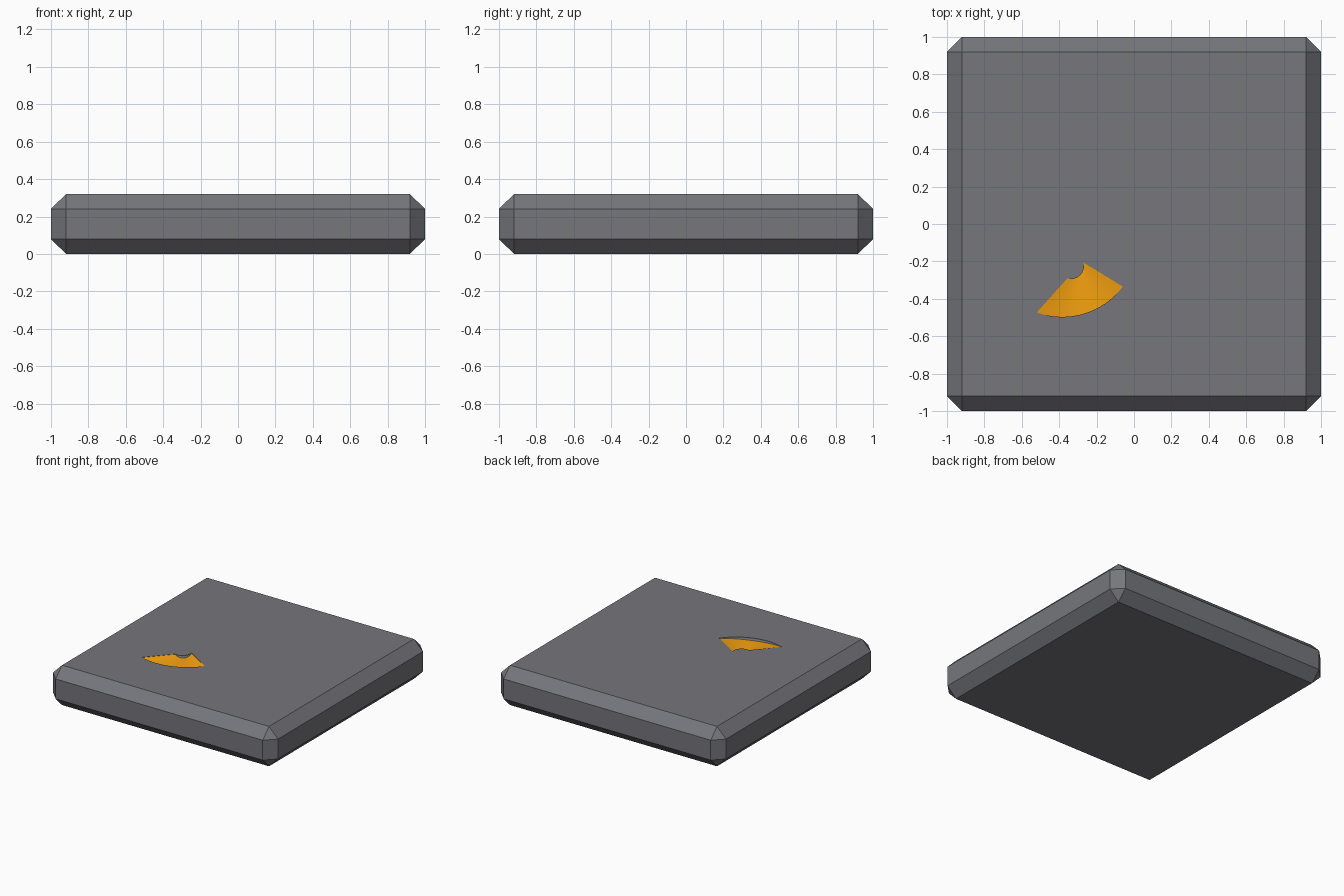
import bpy, bmesh
from mathutils import Vector
from math import atan2, cos, sin, tau, pi

if "Cube" in bpy.data.objects:
    bpy.data.objects.remove(bpy.data.objects["Cube"])

SIZE, HEIGHT, CHAMFER = 2.0, 0.32, 0.08
DEPTH, N = 0.022, 24


def arc(a, b, c, n):
    """n segments along the circle from a through b to c."""
    a, b, c = Vector(a), Vector(b), Vector(c)
    d = 2 * (a.x * (b.y - c.y) + b.x * (c.y - a.y) + c.x * (a.y - b.y))
    aa, bb, cc = a.dot(a), b.dot(b), c.dot(c)
    o = Vector(((aa * (b.y - c.y) + bb * (c.y - a.y) + cc * (a.y - b.y)) / d,
                (aa * (c.x - b.x) + bb * (a.x - c.x) + cc * (b.x - a.x)) / d))
    ang = [atan2(p.y - o.y, p.x - o.x) for p in (a, b, c)]
    sweep = (ang[2] - ang[0]) % tau
    if (ang[1] - ang[0]) % tau > sweep:
        sweep -= tau
    r = (a - o).length
    return [(o.x + r * cos(ang[0] + sweep * i / n),
             o.y + r * sin(ang[0] + sweep * i / n)) for i in range(n + 1)]


def finish(name, bm, color):
    bm.normal_update()
    me = bpy.data.meshes.new(name)
    bm.to_mesh(me)
    bm.free()
    mat = bpy.data.materials.new(name + "_color")
    mat.diffuse_color = color
    mat.use_nodes = True
    mat.node_tree.nodes["Principled BSDF"].inputs["Base Color"].default_value = mat.diffuse_color
    me.materials.append(mat)
    ob = bpy.data.objects.new(name, me)
    bpy.context.collection.objects.link(ob)
    return ob


def fan(name, lift, color, height=0.0):
    """Fan-shaped dished strip between two arcs, optionally made solid."""
    outer = arc((-0.52, -0.473), (-0.35, -0.495), (-0.06, -0.335), N)
    inner = arc((-0.357, -0.291), (-0.283, -0.268), (-0.27, -0.206), N)
    bm = bmesh.new()
    rows = []
    for i, pair in enumerate(zip(outer, inner)):
        z = HEIGHT - 0.003 - (DEPTH - 0.003) * sin(pi * i / N) + lift
        rows.append([bm.verts.new((x, y, z)) for x, y in pair])
    for (a, b), (c, d) in zip(rows, rows[1:]):
        bm.faces.new((a, c, d, b)).smooth = True
    if height:
        ext = bmesh.ops.extrude_face_region(bm, geom=bm.faces[:], use_keep_orig=True)
        verts = [g for g in ext["geom"] if isinstance(g, bmesh.types.BMVert)]
        bmesh.ops.translate(bm, verts=verts, vec=(0, 0, height))
        bmesh.ops.recalc_face_normals(bm, faces=bm.faces)
    return finish(name, bm, color)


GREY = (0.18, 0.183, 0.2, 1)
ORANGE = (0.95, 0.37, 0.005, 1)

# Chamfered slab
bm = bmesh.new()
bmesh.ops.create_cube(bm, size=1)
bmesh.ops.scale(bm, verts=bm.verts, vec=(SIZE, SIZE, HEIGHT))
bmesh.ops.translate(bm, verts=bm.verts, vec=(0, 0, HEIGHT / 2))
bmesh.ops.bevel(bm, geom=bm.edges[:], offset=CHAMFER, segments=1,
                affect='EDGES', profile=0.5)
slab = finish("slab", bm, GREY)

# Shallow dished pocket cut into the top
cutter = fan("pocket_cutter", 0, GREY, 0.1)
cutter.hide_render = True
cutter.hide_viewport = True
cut = slab.modifiers.new("pocket", 'BOOLEAN')
cut.operation = 'DIFFERENCE'
cut.solver = 'EXACT'
cut.object = cutter

# Orange inlay on the pocket floor
fan("inlay", 0.001, ORANGE)
